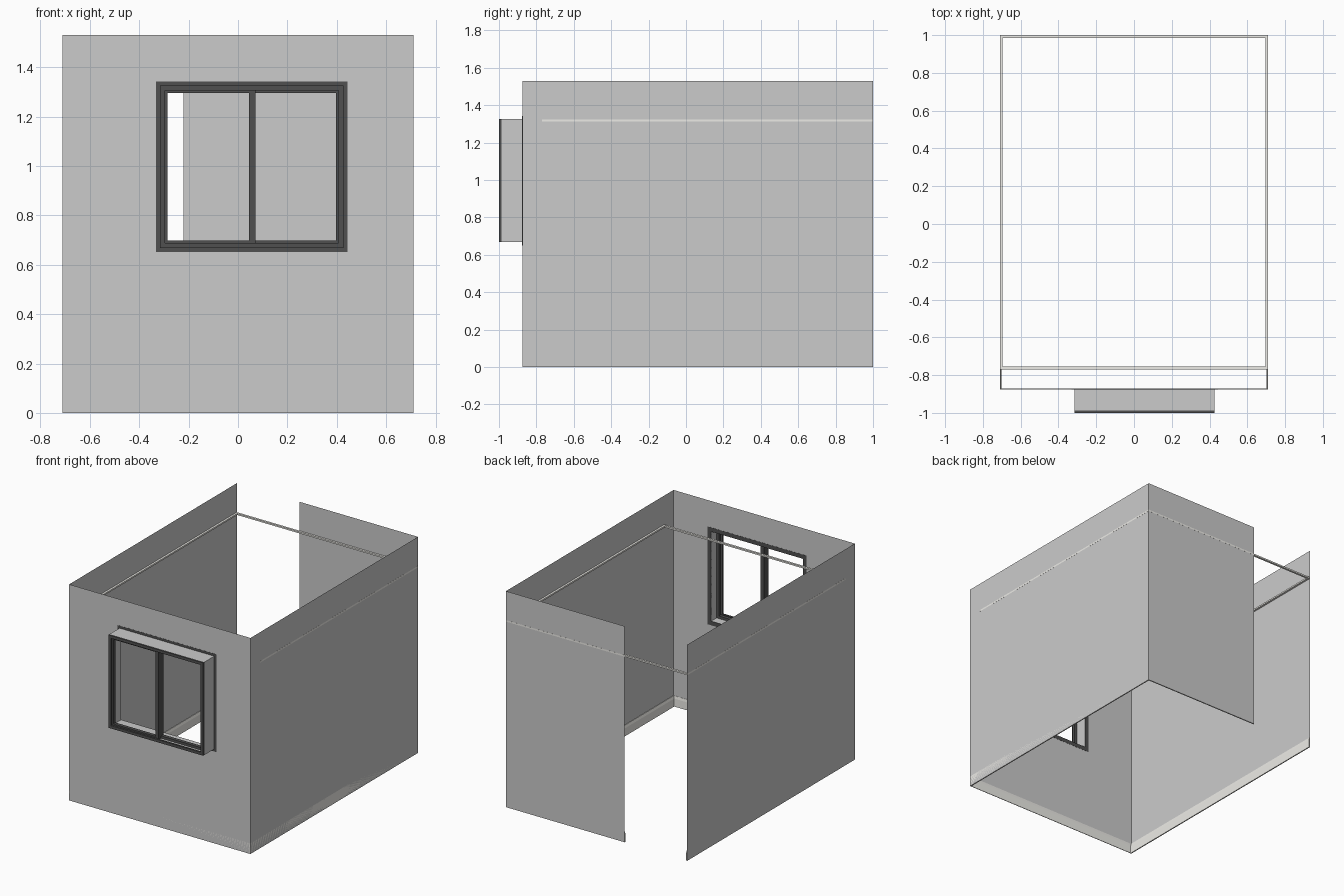
import bpy, bmesh

if "Cube" in bpy.data.objects:
    bpy.data.objects.remove(bpy.data.objects["Cube"])

W, F, B, H = 0.71, -0.875, 1.0, 1.53      # half width, front y, back y, height
WX0, WX1, WZ0, WZ1 = -0.315, 0.427, 0.668, 1.326   # window outline


def material(name, c):
    m = bpy.data.materials.new(name)
    m.diffuse_color = (*c, 1)
    m.use_nodes = True
    m.node_tree.nodes["Principled BSDF"].inputs["Base Color"].default_value = m.diffuse_color
    return m


dark = material("dark_frame", (0.08, 0.08, 0.08))
pale = material("pale_trim", (0.85, 0.84, 0.80))


def finish(name, bm, mat=None):
    me = bpy.data.meshes.new(name)
    bm.to_mesh(me)
    bm.free()
    ob = bpy.data.objects.new(name, me)
    bpy.context.collection.objects.link(ob)
    if mat:
        me.materials.append(mat)
    return ob


def sheet(name, pts):
    bm = bmesh.new()
    bm.faces.new([bm.verts.new(p) for p in pts])
    return finish(name, bm)


def ring(name, outer, inner, d0, d1=None, mat=None, flat=False):
    """Rectangular frame; outer/inner = (u0, v0, u1, v1), depth d0..d1.
    Upright (u=x, v=z) unless flat (u=x, v=y). No d1 gives a single sheet."""
    bm = bmesh.new()

    def loop(r, d):
        c = [(r[0], r[1]), (r[2], r[1]), (r[2], r[3]), (r[0], r[3])]
        return [bm.verts.new((u, v, d) if flat else (u, d, v)) for u, v in c]
    if d1 is None:
        loops = [loop(outer, d0), loop(inner, d0)]
    else:
        a, b = loop(outer, d0), loop(inner, d0)
        c, d = loop(inner, d1), loop(outer, d1)
        loops = [a, b, c, d, a]
    for p, q in zip(loops, loops[1:]):
        for i in range(4):
            j = (i + 1) % 4
            bm.faces.new((p[i], p[j], q[j], q[i]))
    bmesh.ops.recalc_face_normals(bm, faces=bm.faces)
    return finish(name, bm, mat)


def inset(r, t):
    return (r[0] + t, r[1] + t, r[2] - t, r[3] - t)


def skirting(name, p, q, n, t, h=0.075):
    """Board with a chamfered top, swept from p to q, facing n."""
    prof = [(0, 0), (t, 0), (t, h * 0.75), (t * 0.4, h), (0, h)]
    bm = bmesh.new()
    ends = [[bm.verts.new((e[0] + n[0] * d, e[1] + n[1] * d, z)) for d, z in prof]
            for e in (p, q)]
    for i in range(5):
        j = (i + 1) % 5
        bm.faces.new((ends[0][i], ends[0][j], ends[1][j], ends[1][i]))
    for e in ends:
        bm.faces.new(e)
    bmesh.ops.recalc_face_normals(bm, faces=bm.faces)
    finish(name, bm, pale)


# Thin walls, with a full-height doorway at the back left
for side, x in (("left", -W), ("right", W)):
    sheet(side + "_wall", [(x, F, 0), (x, B, 0), (x, B, H), (x, F, H)])
DOOR = -0.22
sheet("back_wall", [(DOOR, B, 0), (W, B, 0), (W, B, H), (DOOR, B, H)])
win = (WX0, WZ0, WX1, WZ1)
ring("front_wall", (-W, 0, W, H), inset(win, 0.012), F)

# Picture rail running all the way round
rail = (-W - 0.0005, -0.77, W + 0.0005, B + 0.0005)
ring("picture_rail", rail, inset(rail, 0.015), 1.314, 1.325, pale, flat=True)

# Skirting boards
skirting("left_skirting", (-W, F), (-W, B), (1, 0), 0.008)
skirting("right_skirting", (W, F), (W, B), (-1, 0), 0.008)
skirting("back_skirting", (DOOR, B), (W, B), (0, -1), 0.008)
skirting("front_skirting", (-W, F), (W, F), (0, 1), 0.004)

# Window: wall flange, projecting sleeve, outer frame
ring("window_flange", inset(win, -0.017), inset(win, 0.012), F - 0.001, F + 0.001, dark)
ring("window_sleeve", win, inset(win, 0.012), -0.987, F)
ring("window_frame", win, inset(win, 0.02), -1.0, -0.987, dark)

# Two sliding sashes overlapping at the middle
z0, z1 = WZ0 + 0.005, WZ1 - 0.005
left = (WX0 + 0.005, z0, 0.07, z1)
right = (0.045, z0, WX1 - 0.005, z1)
ring("left_sash", left, inset(left, 0.025), -0.987, -0.962, dark)
ring("right_sash", right, inset(right, 0.025), -0.960, -0.935, dark)
